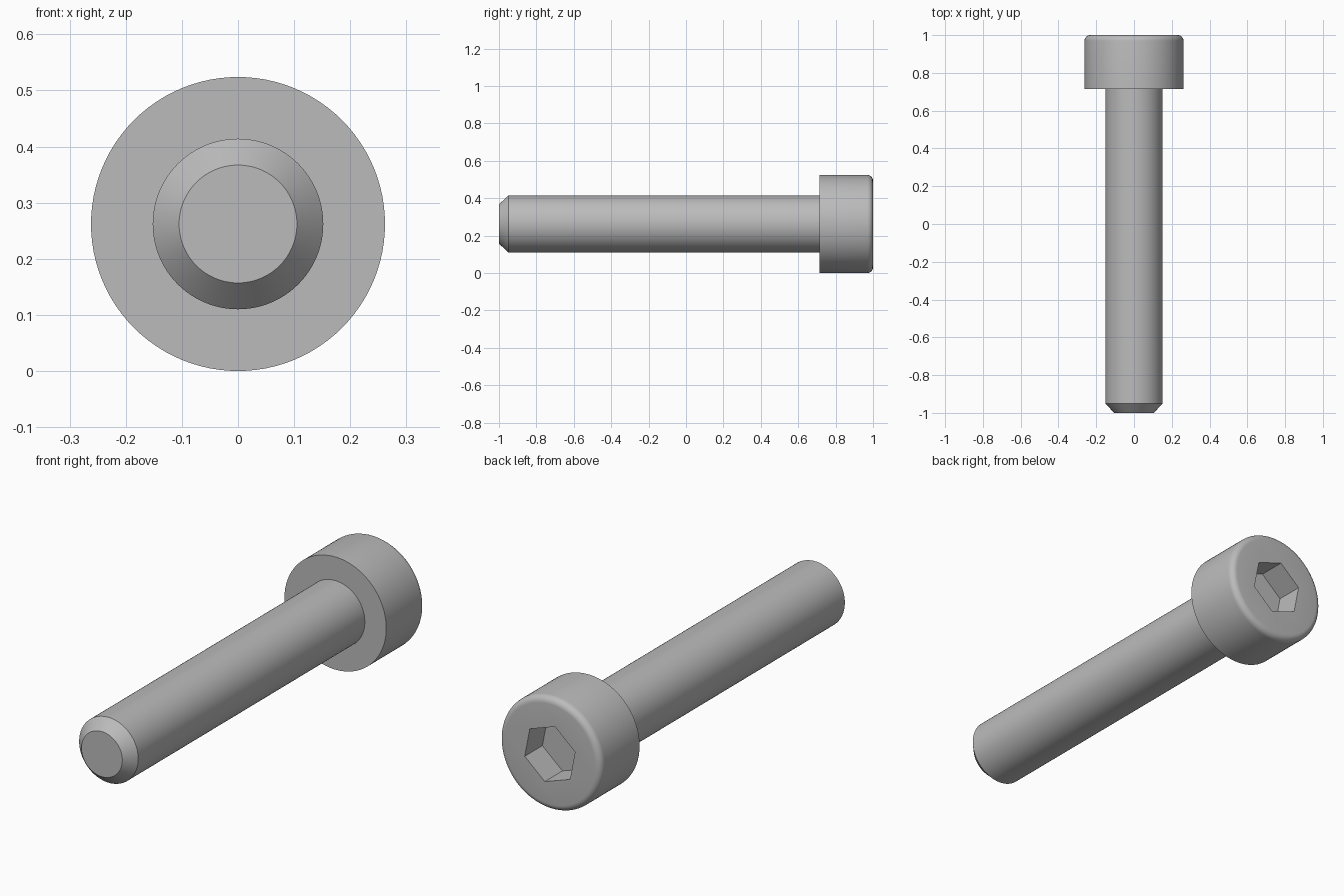
import bpy, bmesh
from math import sin, cos, pi, radians

cube = bpy.data.objects.get("Cube")
if cube:
    bpy.data.objects.remove(cube, do_unlink=True)

SEGMENTS = 96
HEAD_R, SHANK_R, TIP_R = 0.262, 0.152, 0.105
FILLET = 0.03
SOCKET_R, SOCKET_DEPTH, SOCKET_TURN = 0.137, 0.13, radians(41)

steel = bpy.data.materials.new("grey_steel")
steel.use_nodes = True
steel.diffuse_color = (0.5, 0.5, 0.5, 1)
steel.node_tree.nodes["Principled BSDF"].inputs["Base Color"].default_value = (0.5, 0.5, 0.5, 1)

bm = bmesh.new()


def ring(radius, y, count, turn=0.0):
    """Ring of vertices around the bolt axis, which runs along y."""
    return [bm.verts.new((radius * cos(turn + 2 * pi * i / count), y,
                          HEAD_R + radius * sin(turn + 2 * pi * i / count)))
            for i in range(count)]


def skin(a, b):
    """Quads between two rings of equal count."""
    n = len(a)
    for i in range(n):
        j = (i + 1) % n
        bm.faces.new((a[i], a[j], b[j], b[i]))


def loop_edges(verts):
    return [bm.edges.get((v, verts[(i + 1) % len(verts)])) for i, v in enumerate(verts)]


# Tip chamfer, shank, underside of head, head side and rounded rim
profile = [(TIP_R, -1), (SHANK_R, -0.95), (SHANK_R, 0.715), (HEAD_R, 0.715)]
for step in range(7):
    a = step / 6 * pi / 2
    profile.append((HEAD_R - FILLET + FILLET * cos(a), 1 - FILLET + FILLET * sin(a)))
rings = [ring(r, y, SEGMENTS) for r, y in profile]
for a, b in zip(rings, rings[1:]):
    skin(a, b)
bm.faces.new(rings[0])

# Hex socket walls and floor
mouth = ring(SOCKET_R, 1, 6, SOCKET_TURN)
floor = ring(SOCKET_R, 1 - SOCKET_DEPTH, 6, SOCKET_TURN)
skin(mouth, floor)
bm.faces.new(floor)

# Flat end of the head around the socket
bmesh.ops.triangle_fill(bm, use_beauty=True, normal=(0, 1, 0),
                        edges=loop_edges(rings[-1]) + loop_edges(mouth))
bmesh.ops.recalc_face_normals(bm, faces=bm.faces)

mesh = bpy.data.meshes.new("socket_head_bolt")
bm.to_mesh(mesh)
bm.free()
mesh.materials.append(steel)
bolt = bpy.data.objects.new("socket_head_bolt", mesh)
bpy.context.collection.objects.link(bolt)

# Smooth round surfaces with crisp edges
bpy.ops.object.select_all(action="DESELECT")
bolt.select_set(True)
bpy.context.view_layer.objects.active = bolt
bpy.ops.object.shade_smooth_by_angle(angle=radians(30))
